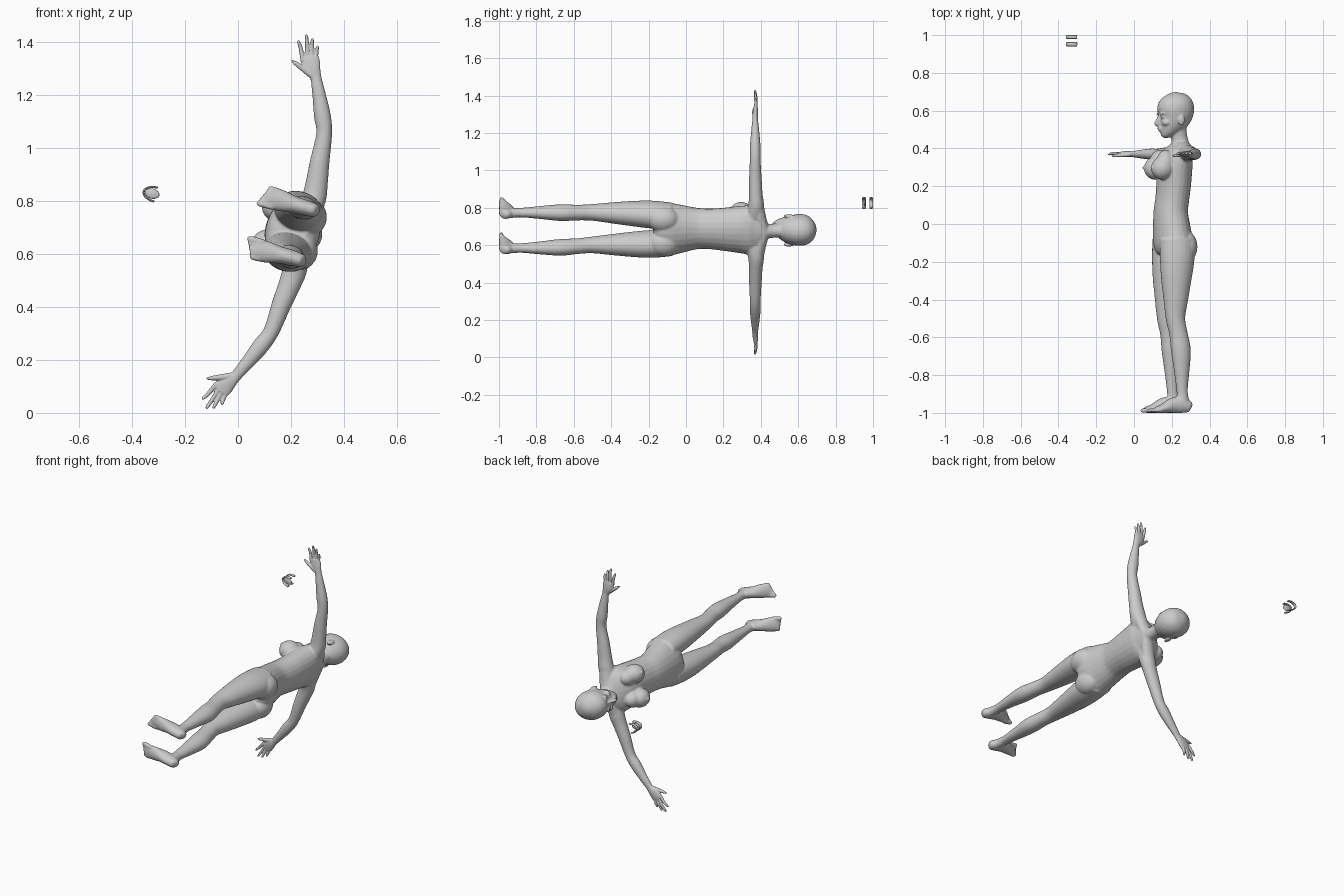
import bpy, bmesh, math
from mathutils import Matrix, Vector

# Body frame: l = lateral, f = forward, h = along the body (world y), rolled 15 degrees
S, C = math.sin(math.radians(15)), math.cos(math.radians(15))
FRAME = Matrix(((S, -C, 0, 0.21), (0, 0, 1, 0), (C, S, 0, 0.685), (0, 0, 0, 1)))
L, F, H = Vector((1, 0, 0)), Vector((0, 1, 0)), Vector((0, 0, 1))


def smooth_path(pts, steps=4):
    out = []
    n = len(pts)
    for i in range(n - 1):
        p = [pts[max(i - 1, 0)], pts[i], pts[i + 1], pts[min(i + 2, n - 1)]]
        for k in range(steps):
            t = k / steps
            out.append([0.5 * (2 * b + (c - a) * t + (2 * a - 5 * b + 4 * c - d) * t * t
                               + (3 * b - a - 3 * c + d) * t ** 3) for a, b, c, d in zip(*p)])
    return out + [list(pts[-1])]


def tube(bm, pts, ref, side=1, sides=24):
    """Loft ellipses (l, f, h, radius along ref, other radius) along a smooth path."""
    path = smooth_path(pts)
    pos = [Vector(p[:3]) for p in path]
    rings = []
    for i, p in enumerate(path):
        tan = (pos[min(i + 1, len(pos) - 1)] - pos[max(i - 1, 0)]).normalized()
        u = (ref - tan * ref.dot(tan)).normalized()
        v = tan.cross(u)
        ring = []
        for k in range(sides):
            a = 2 * math.pi * k / sides
            q = pos[i] + u * (max(p[3], 0.001) * math.cos(a)) + v * (max(p[4], 0.001) * math.sin(a))
            ring.append(bm.verts.new(FRAME @ Vector((q.x * side, q.y, q.z))))
        rings.append(ring)
    for r0, r1 in zip(rings, rings[1:]):
        for k in range(sides):
            j = (k + 1) % sides
            bm.faces.new((r0[k], r0[j], r1[j], r1[k]))
    bm.faces.new(rings[0])
    bm.faces.new(rings[-1])


def blob(bm, pos, rad, side=1):
    m = FRAME @ Matrix.Translation((pos[0] * side, pos[1], pos[2])) @ Matrix.Diagonal((*rad, 1))
    bmesh.ops.create_uvsphere(bm, u_segments=24, v_segments=14, radius=1, matrix=m)


def finish(bm, name, voxel=0, smooth=0):
    bmesh.ops.recalc_face_normals(bm, faces=bm.faces[:])
    for f in bm.faces:
        f.smooth = True
    me = bpy.data.meshes.new(name)
    bm.to_mesh(me)
    bm.free()
    ob = bpy.data.objects.new(name, me)
    bpy.context.collection.objects.link(ob)
    if voxel:
        r = ob.modifiers.new("merge", 'REMESH')
        r.mode, r.voxel_size, r.use_smooth_shade = 'VOXEL', voxel, True
    if smooth:
        s = ob.modifiers.new("soften", 'SMOOTH')
        s.factor, s.iterations = 0.5, smooth
    return ob


# Torso, neck and head
body = bmesh.new()
tube(body, [(0, 0, -.175, .07, .05), (0, 0, -.15, .135, .088), (0, .002, -.10, .146, .102),
            (0, .01, -.03, .132, .098), (0, .016, .06, .112, .09), (0, .008, .13, .110, .088),
            (0, 0, .21, .118, .09), (0, -.005, .30, .130, .092), (0, -.02, .36, .135, .08),
            (0, -.033, .40, .105, .058), (0, -.038, .43, .05, .045)], L)
tube(body, [(0, -.04, .38, .06, .05), (0, -.036, .43, .041, .045), (0, -.028, .47, .037, .044),
            (0, -.02, .53, .042, .05)], L)
tube(body, [(0, .062, .464, .012, .012), (0, .054, .472, .027, .025), (0, .038, .492, .046, .044),
            (0, .018, .525, .064, .068), (0, .0, .56, .076, .089), (0, -.01, .60, .084, .099),
            (0, -.013, .64, .080, .093), (0, -.013, .67, .062, .073), (0, -.012, .69, .034, .04),
            (0, -.012, .698, .005, .005)], L)

# Nose and lips
tube(body, [(0, .078, .575, .007, .008), (0, .086, .55, .009, .010), (0, .094, .531, .012, .012),
            (0, .083, .522, .010, .008)], L)
blob(body, (0, .075, .506), (.020, .013, .006))
blob(body, (0, .072, .495), (.017, .013, .006))

for s in (1, -1):
    # Brow, eye, cheek and ear
    blob(body, (.032, .073, .583), (.024, .012, .006), s)
    blob(body, (.031, .066, .566), (.016, .014, .009), s)
    blob(body, (.040, .050, .537), (.022, .024, .018), s)
    blob(body, (.080, -.022, .550), (.008, .018, .029), s)
    # Breast, buttock and shoulder slope
    blob(body, (.072, .080, .295), (.056, .062, .061), s)
    blob(body, (.066, .062, .325), (.050, .050, .066), s)
    blob(body, (.082, .141, .297), (.009, .009, .009), s)
    blob(body, (.066, -.046, -.12), (.070, .064, .085), s)
    tube(body, [(.0, -.045, .42, .04, .03), (.06, -.045, .402, .04, .03), (.13, -.042, .382, .04, .036)], F, s)
    # Arm
    tube(body, [(.07, -.035, .365, .045, .05), (.14, -.042, .375, .046, .043), (.20, -.037, .373, .042, .037),
                (.28, -.027, .371, .037, .034), (.387, -.016, .37, .030, .029), (.45, .008, .37, .032, .029),
                (.52, .039, .37, .026, .023), (.59, .072, .37, .020, .015)], F, s)
    # Leg
    tube(body, [(.074, 0, -.08, .07, .095), (.081, .002, -.18, .073, .093), (.085, .008, -.28, .067, .083),
                (.088, .012, -.40, .055, .066), (.090, .014, -.50, .044, .052), (.093, -.001, -.58, .041, .049),
                (.096, -.014, -.67, .044, .053), (.098, -.018, -.78, .034, .041), (.098, -.02, -.88, .025, .030),
                (.098, -.024, -.93, .027, .032), (.098, -.028, -.97, .027, .032)], L, s)
    # Foot and toes
    tube(body, [(.098, -.070, -.972, .010, .012), (.098, -.060, -.968, .024, .030), (.098, -.02, -.958, .030, .043),
                (.099, .03, -.960, .033, .041), (.101, .08, -.975, .041, .026), (.102, .125, -.985, .042, .015),
                (.102, .135, -.986, .036, .010)], L, s)
    for k in range(5):
        r = .012 if k == 0 else .009
        l0 = .069 + .0165 * k
        end = .162 - .007 * k
        tube(body, [(l0, .10, -.985, r, r), (l0, end - .012, -.988, r, r), (l0, end, -.990, r * .5, r * .5)], L, s, 12)
finish(body, "body", 0.005, 5)

# Hands: palm, thumb and four fingers
for s, name in ((1, "left_hand"), (-1, "right_hand")):
    hand = bmesh.new()
    tube(hand, [(.565, .060, .37, .021, .016), (.59, .073, .37, .022, .015), (.615, .092, .371, .032, .015),
                (.64, .106, .372, .035, .012), (.655, .113, .372, .032, .009)], F, s)
    fingers = [((.646, .138), (.703, .167)), ((.652, .121), (.732, .144)),
               ((.652, .106), (.724, .119)), ((.645, .090), (.703, .093))]
    for (l0, f0), (l1, f1) in fingers:
        lm, fm = (l0 + l1) / 2, (f0 + f1) / 2
        tube(hand, [(l0 - .015, f0 - .005, .371, .009, .008), (lm, fm, .374, .008, .008),
                    (l1 - .006, f1, .369, .006, .006), (l1, f1, .368, .002, .002)], F, s, 12)
    tube(hand, [(.588, .085, .368, .014, .012), (.605, .128, .364, .011, .010),
                (.616, .158, .362, .008, .008), (.622, .174, .361, .003, .003)], L, s, 12)
    finish(hand, name, 0.003, 1)


# Detached mouth parts: upper and lower dental arches, tongue
def arch(name, h, tall, thick):
    bm = bmesh.new()
    pts = [(.027 * math.cos(a), .538 + .048 * math.sin(a), h, tall, thick)
           for a in (math.pi * k / 10 for k in range(11))]
    tube(bm, pts, H, 1, 12)
    return finish(bm, name)


arch("upper_teeth", .990, .010, .004)
arch("lower_teeth", .952, .011, .004)
tongue = bmesh.new()
blob(tongue, (0, .553, .955), (.019, .028, .007))
finish(tongue, "tongue")
